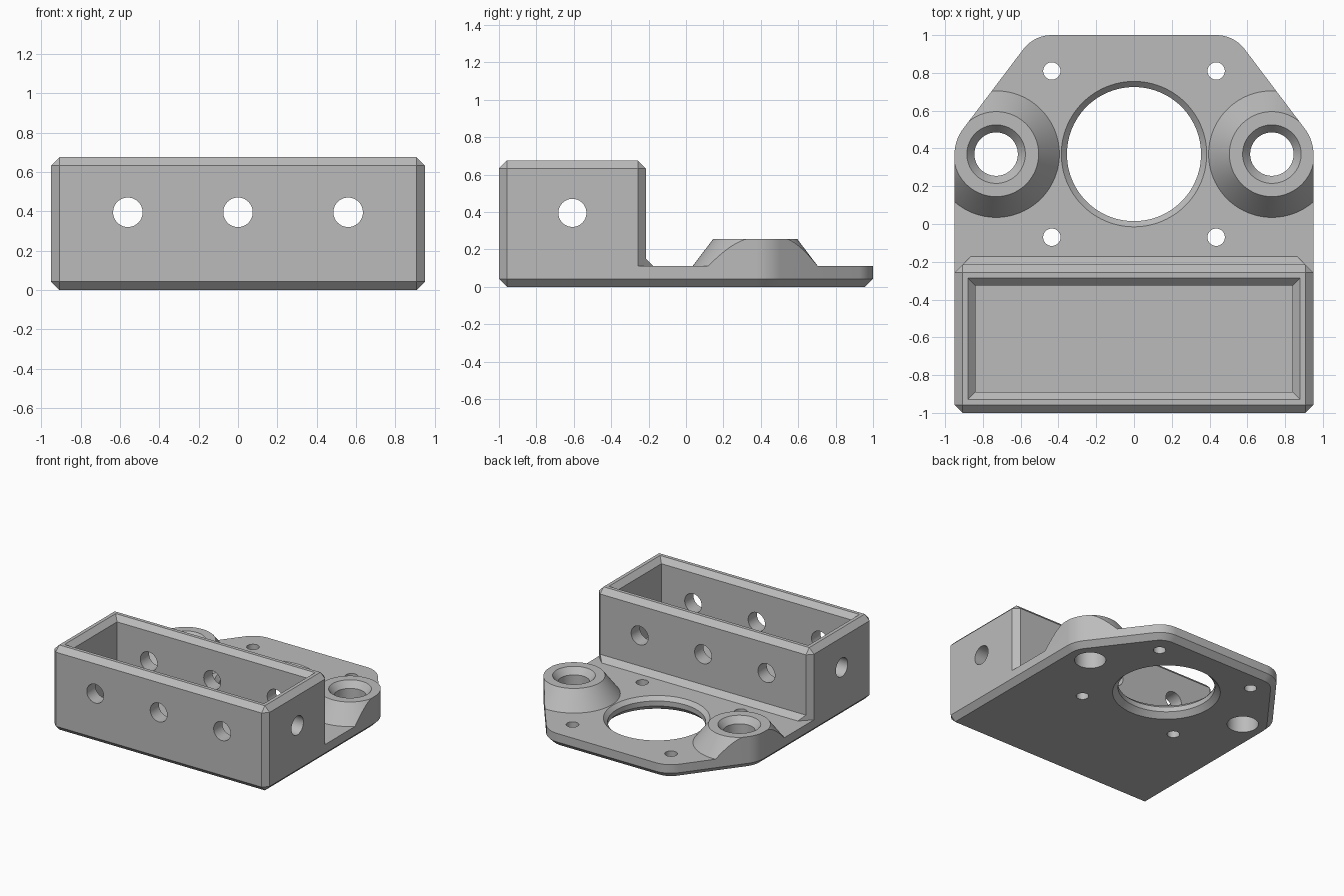
import bpy, bmesh, math
from mathutils import Vector

cube = bpy.data.objects.get("Cube")
if cube:
    bpy.data.objects.remove(cube, do_unlink=True)

grey = bpy.data.materials.new("plain grey")
grey.use_nodes = True
COLOUR = (0.5, 0.5, 0.5, 1)
grey.diffuse_color = COLOUR
grey.node_tree.nodes["Principled BSDF"].inputs["Base Color"].default_value = COLOUR

# Main dimensions
HALF, FRONT, BACK = 0.95, -1.0, -0.215
THICK, TOP, CH = 0.11, 0.675, 0.042
BOSS, BOSS_R = Vector((0.73, 0.37)), 0.22
SCREW, CORNER_R = Vector((0.435, 0.81)), 0.19
BOX_MID, HOLE_Z = (FRONT + BACK) / 2, 0.395


def loft(name, rings, loop=False):
    """Skin equal-length rings; loop joins last to first, otherwise ends are capped."""
    bm = bmesh.new()
    rows = [[bm.verts.new(p) for p in ring] for ring in rings]
    n = len(rows[0])
    pairs = list(zip(rows, rows[1:]))
    if loop:
        pairs.append((rows[-1], rows[0]))
    else:
        bm.faces.new(rows[0])
        bm.faces.new(rows[-1])
    for a, b in pairs:
        for i in range(n):
            j = (i + 1) % n
            bm.faces.new((a[i], a[j], b[j], b[i]))
    bmesh.ops.remove_doubles(bm, verts=bm.verts, dist=1e-5)
    bmesh.ops.recalc_face_normals(bm, faces=bm.faces)
    mesh = bpy.data.meshes.new(name)
    bm.to_mesh(mesh)
    bm.free()
    mesh.materials.append(grey)
    obj = bpy.data.objects.new(name, mesh)
    bpy.context.collection.objects.link(obj)
    return obj


def turned(name, profile, centre, axis="z", steps=64):
    """Round solid from (radius, position) pairs along an axis."""
    rings = []
    for r, t in profile:
        ring = []
        for i in range(steps):
            a = math.tau * i / steps
            u, v = centre[0] + r * math.cos(a), centre[1] + r * math.sin(a)
            ring.append({"x": (t, u, v), "y": (u, t, v), "z": (u, v, t)}[axis])
        rings.append(ring)
    return loft(name, rings)


def boolean(obj, tool, operation="DIFFERENCE"):
    tool.hide_render = True
    mod = obj.modifiers.new("cut", "BOOLEAN")
    mod.object, mod.operation, mod.solver = tool, operation, "EXACT"
    bpy.context.view_layer.objects.active = obj
    bpy.ops.object.modifier_apply(modifier=mod.name)
    bpy.data.objects.remove(tool, do_unlink=True)


def outline(z, inset=0.0):
    """Plate outline: chamfered front corners, rounded shoulders and back corners."""
    c = CH - inset
    x, y = HALF - inset, FRONT + inset
    half = [Vector((x - c, y)), Vector((x, y + c))]
    d = SCREW - BOSS
    tangent = math.atan2(d.y, d.x) - math.acos((BOSS_R - CORNER_R) / d.length)
    arcs = ((BOSS, BOSS_R, 0, tangent), (SCREW, CORNER_R, tangent, math.pi / 2))
    for centre, r, start, end in arcs:
        for i in range(13):
            a = start + (end - start) * i / 12
            half.append(centre + (r - inset) * Vector((math.cos(a), math.sin(a))))
    return [(p.x, p.y, z) for p in half] + [(-p.x, p.y, z) for p in reversed(half)]


def rectangle(inset, z, c=0.0):
    """Box ring, inset from the outer walls, with corner chamfer c."""
    x, y0, y1 = HALF - inset, FRONT + inset, BACK - inset
    half = [(x - c, y0), (x, y0 + c), (x, y1 - c), (x - c, y1)]
    return [(px, py, z) for px, py in half] + [(-px, py, z) for px, py in reversed(half)]


# Base plate with chamfered underside
plate = loft("base_plate", [outline(0, CH), outline(CH), outline(THICK)])

# Large central opening, chamfered at both faces
boolean(plate, turned("opening_cutter", [
    (0.435, -0.04), (0.355, 0.04), (0.355, THICK - 0.03), (0.415, THICK + 0.03)],
    (0, BOSS.y), steps=96))

# Four small screw holes around the opening
for x in (-SCREW.x, SCREW.x):
    for y in (SCREW.y, 2 * BOSS.y - SCREW.y):
        boolean(plate, turned("screw_cutter", [(0.046, -0.1), (0.046, 0.3)], (x, y), steps=32))

parts = [plate]

# Conical bosses trimmed to the plate outline, with countersunk bores
for side, label in ((1, "left"), (-1, "right")):
    centre = (side * BOSS.x, BOSS.y)
    boss = turned(label + "_boss", [(0.335, THICK), (0.225, 0.255)], centre, steps=96)
    boolean(boss, loft("trim", [outline(0.05), outline(0.4)]), "INTERSECT")
    for target in (boss, plate):
        boolean(target, turned("bore_cutter", [
            (0.115, -0.1), (0.115, 0.205), (0.155, 0.255), (0.175, 0.28)], centre))
    parts.append(boss)

# Open box walls with chamfered rim and corners
box = loft("box_walls", [
    rectangle(0, THICK, CH), rectangle(0, TOP - CH, CH), rectangle(CH, TOP),
    rectangle(0.07, TOP), rectangle(0.11, TOP - 0.04), rectangle(0.11, THICK)], loop=True)
for x in (-0.56, 0, 0.56):
    boolean(box, turned("wall_cutter", [(0.075, -1.2), (0.075, 0)], (x, HOLE_Z), "y", 48))
boolean(box, turned("end_cutter", [(0.075, -1.2), (0.075, 1.2)], (BOX_MID, HOLE_Z), "x", 48))
parts.append(box)

# Sloped strip where the box meets the plate
strip_rings = []
for s in (1, -1):
    x = s * (HALF - CH)
    strip_rings.append([(x, BACK, THICK), (x - s * CH, BACK + CH, THICK), (x, BACK, THICK + CH)])
parts.append(loft("joint_strip", strip_rings))

# Smooth round surfaces, keep edges sharp
bpy.ops.object.select_all(action="DESELECT")
for obj in parts:
    obj.select_set(True)
bpy.context.view_layer.objects.active = plate
bpy.ops.object.shade_smooth_by_angle(angle=math.radians(25))
